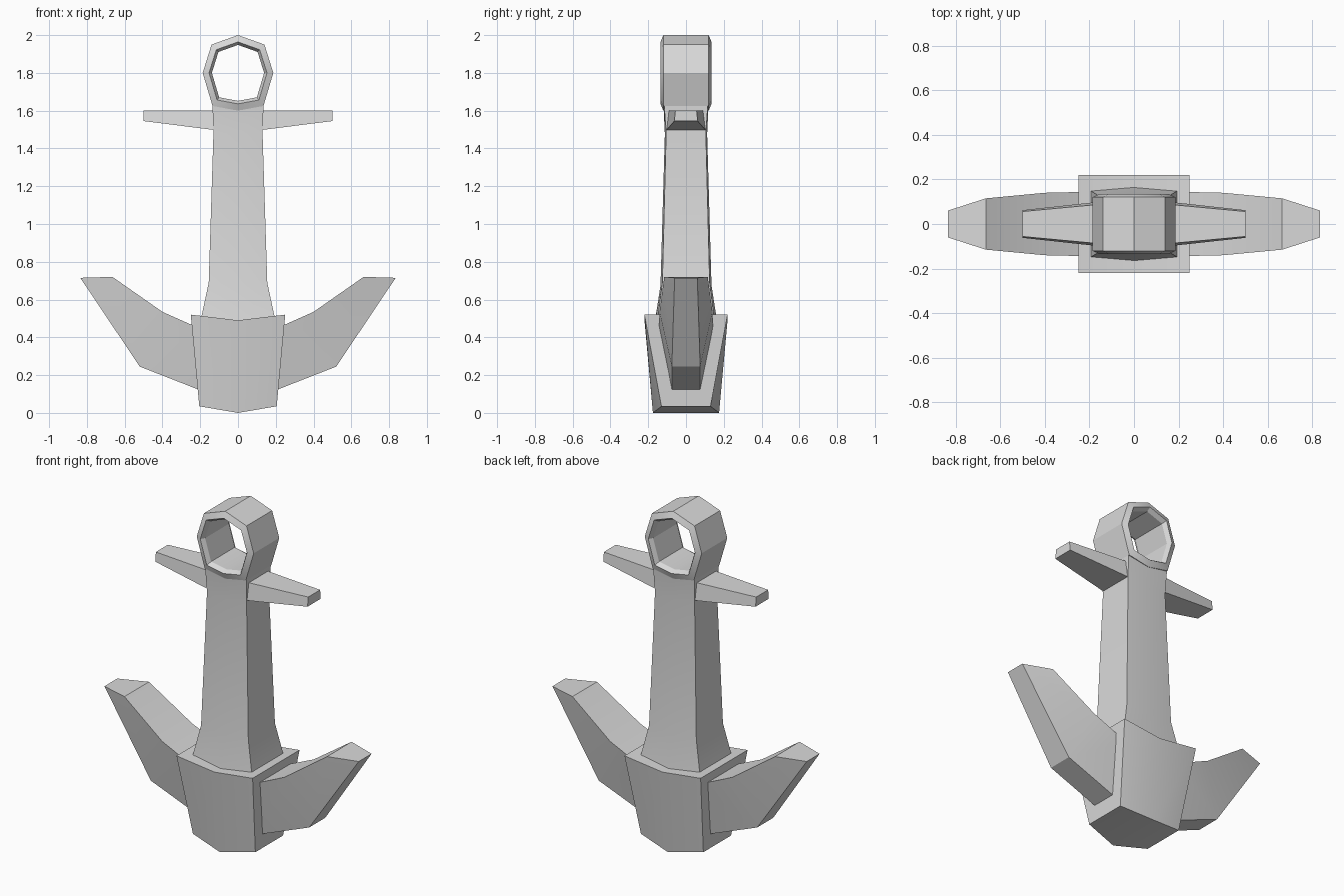
import bpy
import bmesh
import math

cube = bpy.data.objects.get("Cube")
if cube:
    bpy.data.objects.remove(cube, do_unlink=True)

# One plain metal colour
metal = bpy.data.materials.new("light_grey_metal")
metal.use_nodes = True
grey = (0.7, 0.7, 0.7, 1)
metal.diffuse_color = grey
metal.node_tree.nodes["Principled BSDF"].inputs["Base Color"].default_value = grey


def loft(name, loops, caps=(), closed=False, mirror=False):
    """Skin a row of equal loops; caps lists index groups that close the ends."""
    bm = bmesh.new()
    rows = [[bm.verts.new(p) for p in loop] for loop in loops]
    n = len(rows[0])
    pairs = list(zip(rows, rows[1:]))
    if closed:
        pairs.append((rows[-1], rows[0]))
    for a, b in pairs:
        for i in range(n):
            j = (i + 1) % n
            bm.faces.new((a[i], a[j], b[j], b[i]))
    for group in caps:
        for row in (rows[0], rows[-1]):
            bm.faces.new([row[i] for i in group])
    bmesh.ops.recalc_face_normals(bm, faces=bm.faces)
    mesh = bpy.data.meshes.new(name)
    bm.to_mesh(mesh)
    bm.free()
    mesh.materials.append(metal)
    obj = bpy.data.objects.new(name, mesh)
    bpy.context.collection.objects.link(obj)
    if mirror:
        obj.modifiers.new("Mirror", "MIRROR")
    bpy.ops.object.select_all(action="DESELECT")
    obj.select_set(True)
    bpy.context.view_layer.objects.active = obj
    bpy.ops.object.shade_smooth_by_angle(angle=math.radians(25))
    return obj


def ridged_section(w, d, z, mid_d, mid_z):
    """Box section with a ridge down the middle of the front and back."""
    return [(0, -mid_d, mid_z), (w, -d, z), (w, d, z),
            (0, mid_d, mid_z), (-w, d, z), (-w, -d, z)]


def tapered_section(top, bottom):
    """Four-sided section from (x, half depth, z) at its top and bottom."""
    (xt, dt, zt), (xb, db, zb) = top, bottom
    return [(xt, -dt, zt), (xt, dt, zt), (xb, db, zb), (xb, -db, zb)]


halves = [(0, 1, 2, 3), (3, 4, 5, 0)]
quad = [(0, 1, 2, 3)]

# Crown block at the foot
loft("crown", [ridged_section(0.205, 0.13, 0.035, 0.175, 0),
               ridged_section(0.25, 0.22, 0.52, 0.22, 0.49)], halves)

# Shank, flared where it meets the crown
loft("shank", [ridged_section(0.2, 0.152, 0.48, 0.17, 0.45),
               ridged_section(0.155, 0.125, 0.69, 0.135, 0.675),
               ridged_section(0.13, 0.105, 1.48, 0.112, 1.475),
               ridged_section(0.135, 0.115, 1.625, 0.118, 1.605)], halves)

# Ring at the head: one eight-sided outline, repeated at several sizes
half_outline = [(0, 0.2), (0.14, 0.15), (0.187, 0), (0.135, -0.175), (0, -0.2)]
outline = half_outline + [(-x, z) for x, z in half_outline[-2:0:-1]]


def ring_loop(scale, y):
    return [(x * scale, y, 1.8 + z * scale) for x, z in outline]


loft("ring", [ring_loop(s, y) for s, y in
              [(1, -0.12), (0.82, -0.135), (0.74, -0.11),
               (0.74, 0.11), (0.82, 0.135), (1, 0.12)]], closed=True)

# Crossbar halves
loft("crossbar", [tapered_section((0.08, 0.095, 1.6), (0.08, 0.108, 1.492)),
                  tapered_section((0.5, 0.056, 1.6), (0.5, 0.062, 1.545))],
     quad, mirror=True)

# Curved arms
loft("arms", [tapered_section((0.18, 0.145, 0.437), (0.16, 0.075, 0.104)),
              tapered_section((0.4, 0.14, 0.535), (0.52, 0.075, 0.245)),
              tapered_section((0.665, 0.115, 0.72), (0.835, 0.06, 0.715))],
     quad, mirror=True)
